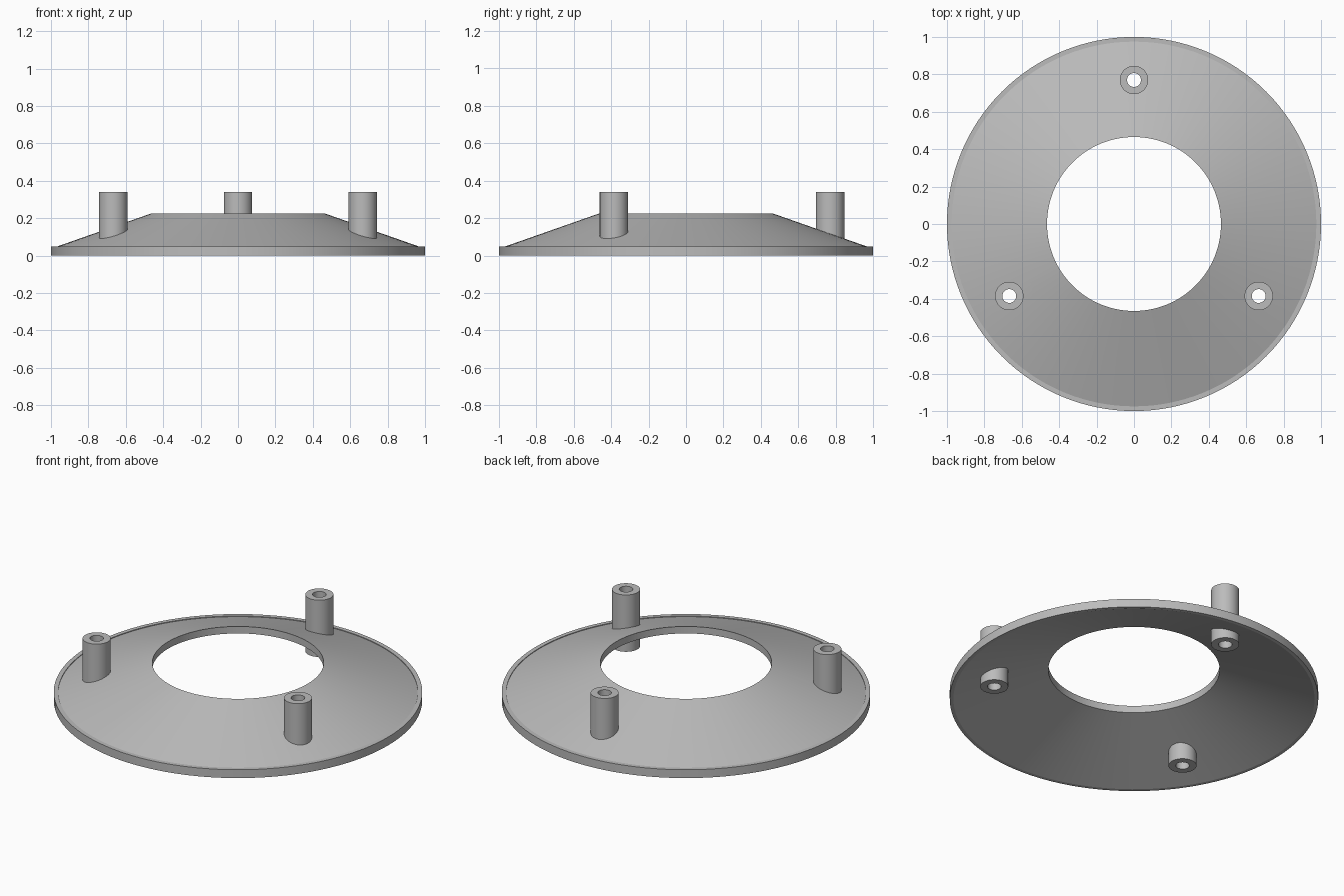
import bpy
import bmesh
from math import cos, sin, pi, radians

if "Cube" in bpy.data.objects:
    bpy.data.objects.remove(bpy.data.objects["Cube"], do_unlink=True)

grey = bpy.data.materials.new("plain grey")
grey.use_nodes = True
colour = (0.5, 0.5, 0.5, 1)
grey.diffuse_color = colour
grey.node_tree.nodes["Principled BSDF"].inputs["Base Color"].default_value = colour


def lathe(name, profile, segments, centre=(0, 0)):
    """Revolve a closed (radius, height) profile into a ring-shaped solid."""
    bm = bmesh.new()
    rings = []
    for i in range(segments):
        a = 2 * pi * i / segments
        rings.append([bm.verts.new((r * cos(a), r * sin(a), z)) for r, z in profile])
    n = len(profile)
    for i in range(segments):
        here, there = rings[i], rings[(i + 1) % segments]
        for j in range(n):
            k = (j + 1) % n
            bm.faces.new((here[j], there[j], there[k], here[k]))
    bmesh.ops.recalc_face_normals(bm, faces=bm.faces)
    mesh = bpy.data.meshes.new(name)
    bm.to_mesh(mesh)
    bm.free()
    mesh.materials.append(grey)
    obj = bpy.data.objects.new(name, mesh)
    obj.location = (*centre, 0)
    bpy.context.collection.objects.link(obj)
    return obj


def select(obj):
    bpy.ops.object.select_all(action="DESELECT")
    obj.select_set(True)
    bpy.context.view_layer.objects.active = obj


# Conical flange with a narrow rim and a large central opening
flange = lathe("conical_flange", [
    (0.98, 0), (1, 0), (1, 0.05), (0.975, 0.05), (0.975, 0.046),
    (0.465, 0.225), (0.465, 0.183)], 128)

# Three hollow posts passing through the cone
POST_R, BORE_R, POST_TOP = 0.076, 0.037, 0.34
posts = []
for name, angle in (("back_post", 90), ("right_post", 210), ("left_post", 330)):
    a = radians(angle)
    centre = (0.77 * cos(a), 0.77 * sin(a))
    posts.append(lathe(name, [(BORE_R, 0), (POST_R, 0), (POST_R, POST_TOP),
                              (BORE_R, POST_TOP)], 48, centre))

    # Clear the cone inside the post so the bore stays open
    bpy.ops.mesh.primitive_cylinder_add(vertices=32, radius=(POST_R + BORE_R) / 2,
                                        depth=1, location=(*centre, 0))
    cutter = bpy.context.object
    cutter.hide_render = True
    select(flange)
    cut = flange.modifiers.new("post opening", "BOOLEAN")
    cut.operation = "DIFFERENCE"
    cut.solver = "EXACT"
    cut.object = cutter
    bpy.ops.object.modifier_apply(modifier=cut.name)
    bpy.data.objects.remove(cutter, do_unlink=True)

for obj in [flange] + posts:
    select(obj)
    bpy.ops.object.shade_smooth_by_angle(angle=radians(15))
